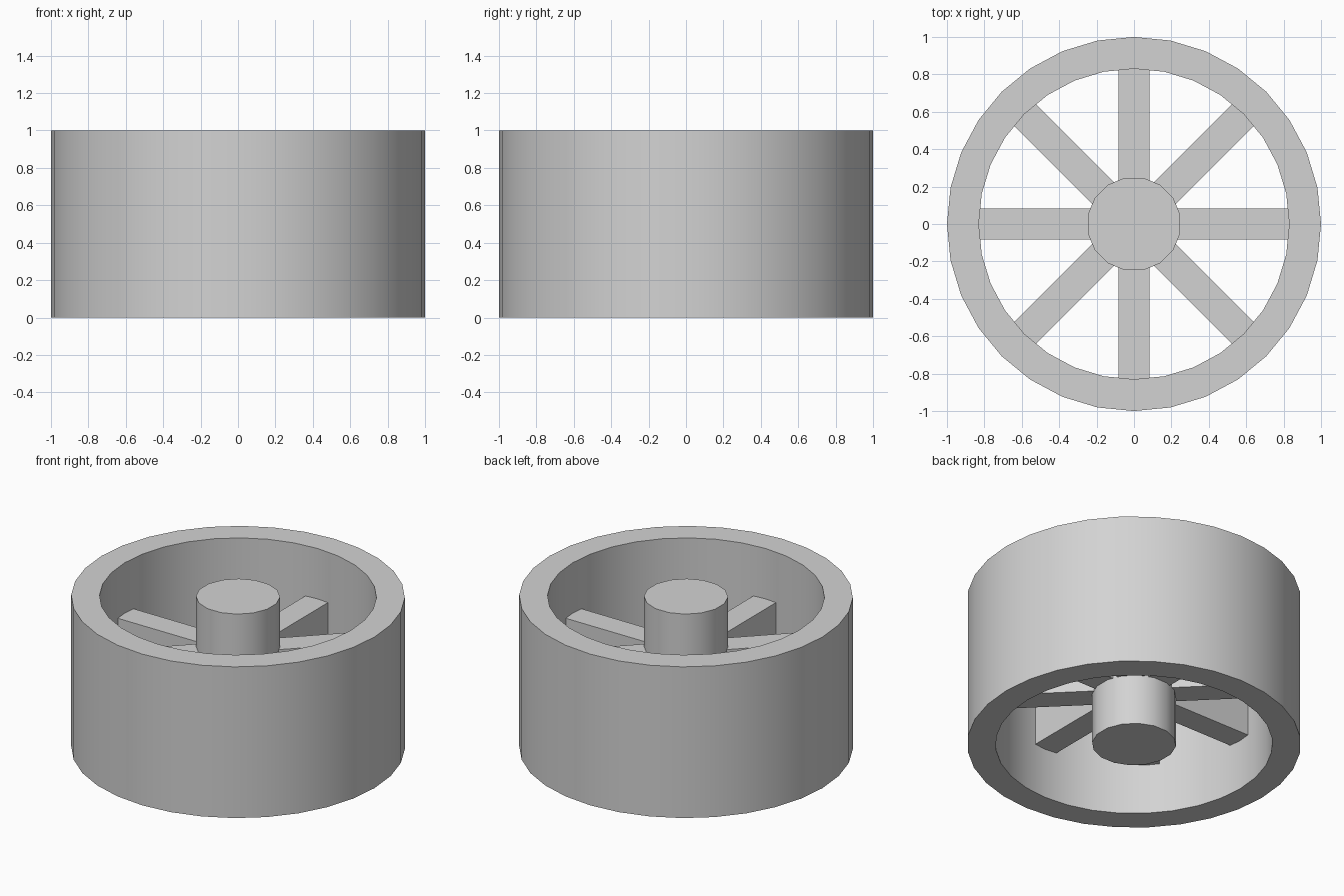
import bpy
import bmesh
import math
from mathutils import Matrix

if "Cube" in bpy.data.objects:
    bpy.data.objects.remove(bpy.data.objects["Cube"])

grey = bpy.data.materials.new("plain grey")
grey.diffuse_color = (0.65, 0.65, 0.65, 1.0)
grey.use_nodes = True
grey.node_tree.nodes["Principled BSDF"].inputs["Base Color"].default_value = grey.diffuse_color


def add_part(name, bm, smooth=False):
    bmesh.ops.recalc_face_normals(bm, faces=bm.faces[:])
    mesh = bpy.data.meshes.new(name)
    bm.to_mesh(mesh)
    bm.free()
    mesh.materials.append(grey)
    obj = bpy.data.objects.new(name, mesh)
    bpy.context.collection.objects.link(obj)
    if smooth:
        bpy.ops.object.select_all(action='DESELECT')
        obj.select_set(True)
        bpy.context.view_layer.objects.active = obj
        bpy.ops.object.shade_smooth_by_angle(angle=math.radians(30))
    return obj


# Rim: rectangular cross-section swept around 32 sides
bm = bmesh.new()
SIDES = 32
section = [(1.0, 0.0), (1.0, 1.0), (0.83, 1.0), (0.83, 0.0)]
rings = []
for i in range(SIDES):
    a = 2 * math.pi * i / SIDES
    rings.append([bm.verts.new((r * math.cos(a), r * math.sin(a), z)) for r, z in section])
for i in range(SIDES):
    p, q = rings[i], rings[(i + 1) % SIDES]
    for k in range(4):
        j = (k + 1) % 4
        bm.faces.new((p[k], q[k], q[j], p[j]))
add_part("rim", bm, smooth=True)

# Hub: full-height solid cylinder
bm = bmesh.new()
turn = Matrix.Translation((0, 0, 0.5)) @ Matrix.Rotation(math.pi / 16, 4, 'Z')
bmesh.ops.create_cone(bm, cap_ends=True, segments=16, radius1=0.252, radius2=0.252,
                      depth=1.0, matrix=turn)
add_part("hub", bm, smooth=True)

# Spokes: eight straight bars at mid height, ends sunk slightly into hub and rim
INNER, OUTER, WIDTH = 0.225, 0.835, 0.165
LOW, HIGH = 0.333, 0.667
for i in range(8):
    bm = bmesh.new()
    place = (Matrix.Rotation(i * math.pi / 4, 4, 'Z')
             @ Matrix.Translation(((INNER + OUTER) / 2, 0, (LOW + HIGH) / 2))
             @ Matrix.Diagonal((OUTER - INNER, WIDTH, HIGH - LOW, 1)))
    bmesh.ops.create_cube(bm, size=1.0, matrix=place)
    add_part(f"spoke_{i + 1}", bm)
